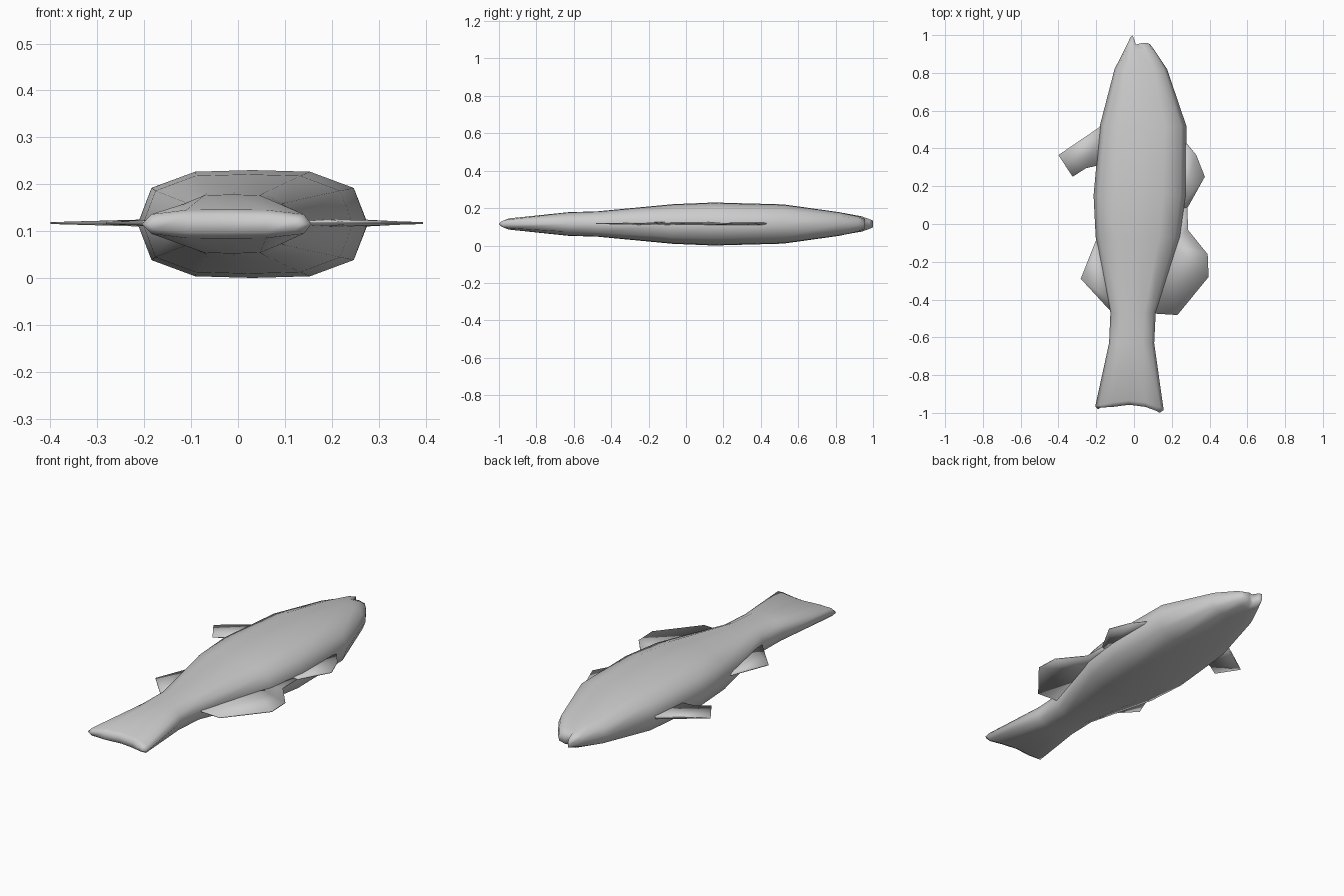
import bpy, bmesh

if "Cube" in bpy.data.objects:
    bpy.data.objects.remove(bpy.data.objects["Cube"])

ZC = 0.115
# Normalised 12-sided body cross-section
HALF = [(1, 0), (.88, .67), (.5, .97), (0, 1), (-.5, .97), (-.88, .67), (-1, 0)]
SECTION = HALF + [(u, -w) for u, w in HALF[-2:0:-1]]


def finish(name, bm):
    bmesh.ops.recalc_face_normals(bm, faces=bm.faces)
    me = bpy.data.meshes.new(name)
    bm.to_mesh(me)
    bm.free()
    for p in me.polygons:
        p.use_smooth = True
    ob = bpy.data.objects.new(name, me)
    bpy.context.collection.objects.link(ob)
    return ob


def loft(name, rings):
    bm = bmesh.new()
    loops = [[bm.verts.new(co) for co in ring] for ring in rings]
    n = len(SECTION)
    for a, b in zip(loops, loops[1:]):
        for i in range(n):
            j = (i + 1) % n
            bm.faces.new((a[i], a[j], b[j], b[i]))
    # cap both ends with strips running across the thickness
    for r in (loops[0], loops[-1]):
        for i in range(n // 2):
            quad = [r[i], r[i + 1], r[(n - i - 1) % n], r[(n - i) % n]]
            bm.faces.new(list(dict.fromkeys(quad)))
    return finish(name, bm)


def ring(y, x0, x1, h):
    c, r = (x0 + x1) / 2, (x1 - x0) / 2
    return [(c + r * u, y, ZC + h * w) for u, w in SECTION]


def end_ring(points, h):
    # points: (x, y) for each cross-section position from right to left
    look = {u: p for (u, _), p in zip(HALF, points)}
    return [(*look[u], ZC + h * w) for u, w in SECTION]


# Body with forked tail and notched mouth
tail_end = [(.135, -1.0), (.12, -.99), (.06, -.968), (-.025, -.957),
            (-.11, -.968), (-.175, -.972), (-.19, -.98)]
tail_rim = [(.157, -.985), (.14, -.972), (.06, -.945), (-.025, -.935),
            (-.11, -.945), (-.185, -.96), (-.205, -.965)]
jaw = [(.105, .925), (.095, .93), (.06, .92), (.012, .915),
       (-.01, .94), (-.04, .93), (-.05, .925)]
mouth = [(.085, .952), (.075, .957), (.04, .958), (.01, .95),
         (0, .98), (-.008, 1.0), (-.018, .99)]
loft("fish_body", [
    end_ring(tail_end, .018),
    end_ring(tail_rim, .031),
    ring(-.63, -.132, .107, .063),
    ring(-.47, -.125, .115, .068),
    ring(-.07, -.203, .245, .106),
    ring(.15, -.214, .276, .115),
    ring(.52, -.181, .277, .105),
    ring(.82, -.103, .175, .063),
    end_ring(jaw, .042),
    end_ring(mouth, .027),
])


def fin(name, root, edge):
    # thin wedge: thick at the root inside the body, sharp at the outer edge
    bm = bmesh.new()
    pts = [(p, .009) for p in root] + [(p, .002) for p in edge]
    top = [bm.verts.new((x, y, ZC + .002 + t)) for (x, y), t in pts]
    bot = [bm.verts.new((x, y, ZC + .002 - t)) for (x, y), t in pts]
    bm.faces.new(top)
    bm.faces.new(bot[::-1])
    for i in range(len(pts)):
        j = (i + 1) % len(pts)
        bm.faces.new((top[i], bot[i], bot[j], top[j]))
    bmesh.ops.triangulate(bm, faces=[f for f in bm.faces if len(f.verts) > 4])
    return finish(name, bm)


fin("dorsal_fin", [(-.15, .32), (-.15, .535)],
    [(-.40, .365), (-.325, .25), (-.255, .295)])
fin("rear_left_fin", [(-.09, -.43), (-.16, -.08)],
    [(-.203, -.09), (-.282, -.29), (-.13, -.455)])
fin("front_right_fin", [(.24, .44), (.24, .08)],
    [(.286, .09), (.375, .25), (.33, .365), (.277, .43)])
fin("rear_right_fin", [(.24, .1), (.18, -.1), (.08, -.46)],
    [(.12, -.475), (.23, -.482), (.395, -.28), (.39, -.16),
     (.285, -.03), (.284, .09)])
